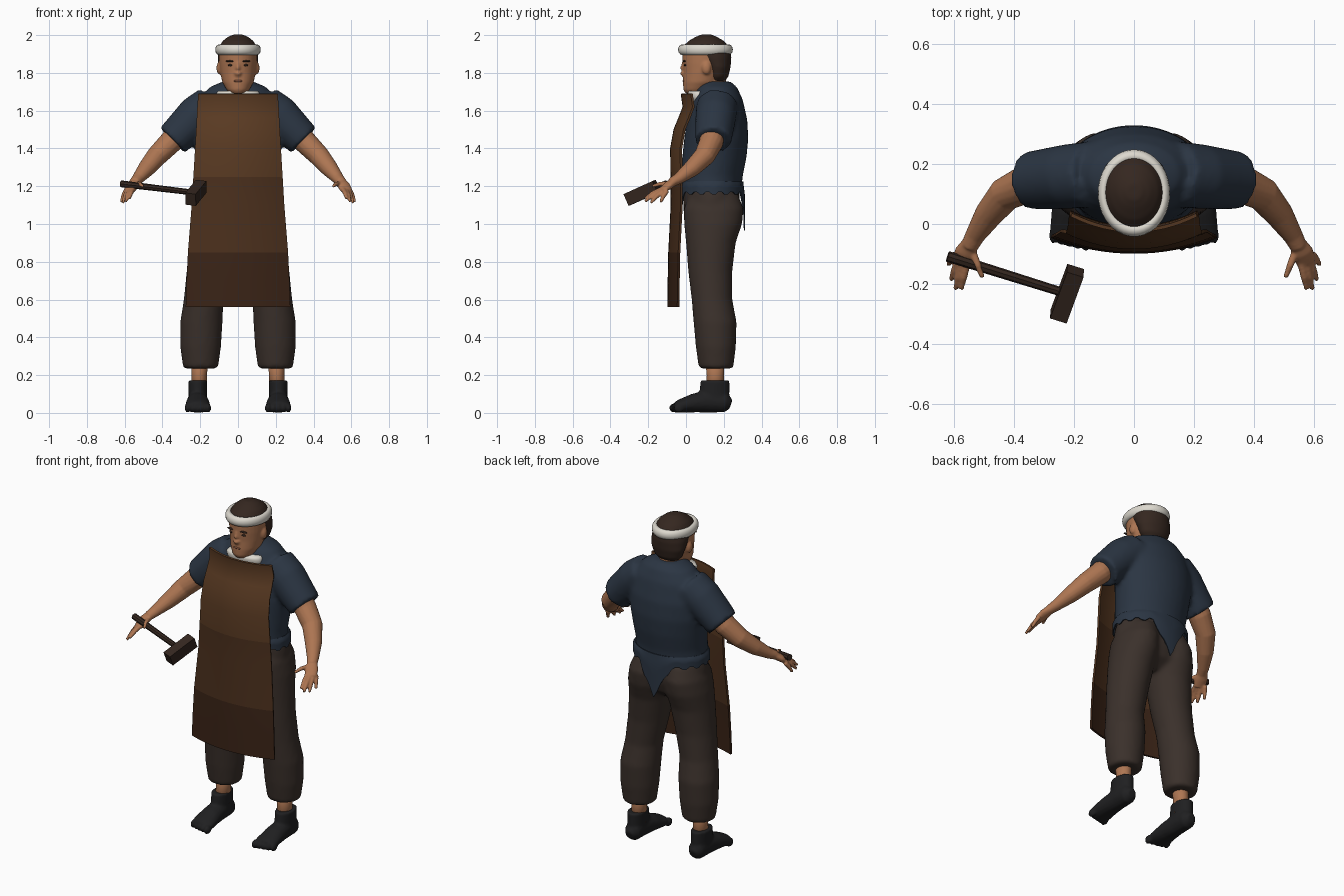
import bpy, bmesh
from math import sin, cos, pi, radians
from mathutils import Vector, Matrix

if "Cube" in bpy.data.objects:
    bpy.data.objects.remove(bpy.data.objects["Cube"])


def material(name, r, g, b):
    m = bpy.data.materials.new(name)
    m.use_nodes = True
    m.diffuse_color = (r, g, b, 1)
    bsdf = m.node_tree.nodes["Principled BSDF"]
    bsdf.inputs["Base Color"].default_value = (r, g, b, 1)
    bsdf.inputs["Roughness"].default_value = 0.9
    return m


SKIN = material("skin", .42, .18, .085)
LIPS = material("lips", .26, .1, .055)
HAIR = material("dark_brown", .035, .02, .014)
WHITE = material("off_white", .72, .69, .62)
SHIRT = material("navy_cloth", .024, .036, .056)
TROUSERS = material("trouser_brown", .043, .03, .024)
SHOES = material("black", .014, .014, .015)
LEATHER = [material("leather_light", .1, .042, .016),
           material("leather_mid", .07, .029, .012),
           material("leather_dark", .042, .017, .008)]


def skin_rings(bm, rings):
    """Bridge rings of points into a closed, capped body."""
    loops = [[bm.verts.new(p) for p in ring] for ring in rings]
    n = len(loops[0])
    for a, b in zip(loops, loops[1:]):
        for i in range(n):
            j = (i + 1) % n
            bm.faces.new((a[i], a[j], b[j], b[i]))
    bm.faces.new(loops[0])
    bm.faces.new(loops[-1])


def loft(bm, rows, side=1, n=32):
    """Level ellipses: z, centre x, half width, front y, back y."""
    rings = []
    for z, cx, rx, yf, yb in rows:
        rings.append([(side * (cx + rx * cos(2 * pi * i / n)),
                       (yf + yb) / 2 + (yb - yf) / 2 * sin(2 * pi * i / n), z) for i in range(n)])
    skin_rings(bm, rings)


def tube(bm, rows, side=1, n=16):
    """Ellipses square to a path: x, y, z, half width, half height."""
    pts = [Vector(r[:3]) for r in rows]
    rings = []
    for k, r in enumerate(rows):
        t = (pts[min(k + 1, len(pts) - 1)] - pts[max(k - 1, 0)]).normalized()
        u = t.cross(Vector((0, 0, 1))).normalized()
        v = u.cross(t)
        ring = [pts[k] + u * r[3] * cos(2 * pi * i / n) + v * r[4] * sin(2 * pi * i / n) for i in range(n)]
        rings.append([(side * p.x, p.y, p.z) for p in ring])
    skin_rings(bm, rings)


def ball(bm, centre, radii):
    mat = Matrix.Translation(centre) @ Matrix.Diagonal((*radii, 1))
    bmesh.ops.create_uvsphere(bm, u_segments=16, v_segments=10, radius=1, matrix=mat)


def finish(bm, name, mats, voxel=0, relax=0, smooth=True):
    """Make the object; a voxel size fuses overlapping bodies."""
    bmesh.ops.recalc_face_normals(bm, faces=bm.faces)
    mesh = bpy.data.meshes.new(name)
    bm.to_mesh(mesh)
    bm.free()
    for m in mats:
        mesh.materials.append(m)
    if smooth:
        mesh.shade_smooth()
    ob = bpy.data.objects.new(name, mesh)
    bpy.context.collection.objects.link(ob)
    if voxel:
        r = ob.modifiers.new("fuse", "REMESH")
        r.mode, r.voxel_size, r.use_smooth_shade = "VOXEL", voxel, True
        s = ob.modifiers.new("relax", "SMOOTH")
        s.factor, s.iterations = .5, relax
    return ob


def thicken(ob, thickness):
    s = ob.modifiers.new("thickness", "SOLIDIFY")
    s.thickness, s.offset = thickness, 0
    e = ob.modifiers.new("crisp_edges", "EDGE_SPLIT")
    e.split_angle = radians(40)


# Head with neck, nose and ears
bm = bmesh.new()
loft(bm, [(1.69, 0, .04, .0, .1), (1.71, 0, .06, -.014, .13), (1.75, 0, .083, -.016, .18),
          (1.8, 0, .094, -.014, .208), (1.85, 0, .1, -.018, .226), (1.9, 0, .102, -.02, .23),
          (1.95, 0, .08, .01, .2)])
loft(bm, [(1.6, 0, .08, .06, .23), (1.7, 0, .066, .065, .215), (1.8, 0, .066, .065, .21)])
tube(bm, [(0, -.012, 1.855, .009, .01), (0, -.02, 1.82, .011, .012),
          (0, -.02, 1.8, .018, .014), (0, -.012, 1.787, .015, .01)])
for s in (1, -1):
    ball(bm, (s * .1, .108, 1.825), (.014, .024, .034))
finish(bm, "head", [SKIN], .007, 3)

# Painted face: brows, eyes and mouth
bm = bmesh.new()
for s in (1, -1):
    ball(bm, (s * .042, -.009, 1.862), (.024, .008, .005))
    ball(bm, (s * .04, -.005, 1.841), (.014, .007, .006))
finish(bm, "brows_and_eyes", [HAIR])
bm = bmesh.new()
ball(bm, (0, -.012, 1.757), (.026, .006, .006))
finish(bm, "mouth", [LIPS])

# Hair: crown above the band and a cropped back below it
bm = bmesh.new()
loft(bm, [(1.9, 0, .1, -.015, .225), (1.945, 0, .097, -.012, .222), (1.97, 0, .08, .015, .2),
          (1.99, 0, .055, .05, .165), (2.003, 0, .025, .08, .135)])
loft(bm, [(1.755, 0, .06, .12, .205), (1.78, 0, .086, .115, .224), (1.83, 0, .104, .1, .236),
          (1.88, 0, .108, .06, .24), (1.92, 0, .106, .02, .236)])
finish(bm, "hair", [HAIR], .008, 2)

# Headband
bpy.ops.mesh.primitive_torus_add(major_segments=40, minor_segments=12, major_radius=.1,
                                 minor_radius=.018, location=(0, .103, 1.923))
band = bpy.context.object
band.name = "headband"
band.scale = (1.02, 1.23, 1.55)
band.data.materials.append(WHITE)
band.data.shade_smooth()

# Undershirt collar
bm = bmesh.new()
loft(bm, [(1.64, 0, .11, .02, .13), (1.69, 0, .115, .008, .12), (1.705, 0, .105, .012, .12)])
finish(bm, "undershirt_collar", [WHITE])

# Shirt body and sleeves
bm = bmesh.new()
loft(bm, [(1.755, 0, .08, .09, .235), (1.725, 0, .15, .06, .27), (1.66, 0, .21, .03, .3),
          (1.55, 0, .235, .005, .325), (1.45, 0, .235, -.01, .33), (1.35, 0, .222, -.02, .32),
          (1.25, 0, .212, -.03, .3), (1.19, 0, .215, -.03, .295)])
for s in (1, -1):
    tube(bm, [(.14, .165, 1.625, .11, .11), (.22, .158, 1.57, .108, .11),
              (.29, .15, 1.5, .102, .1), (.347, .145, 1.443, .096, .093)], s, 24)
finish(bm, "shirt", [SHIRT], .014, 4)

# Ragged shirt hem with tails at front and back
bm = bmesh.new()
N, ROWS = 64, 6
loops = []
for k in range(ROWS + 1):
    t = k / ROWS
    ring = []
    for i in range(N):
        a = 2 * pi * i / N
        tail = max(0, 1 - abs(cos(a)) / .48)
        low = 1.17 - .19 * tail - (.014 if i % 4 < 2 else 0)
        grow = .95 + .05 * min(1, 3 * t)
        ring.append(bm.verts.new((.226 * grow * cos(a), .139 + .17 * grow * sin(a), 1.225 + (low - 1.225) * t)))
    loops.append(ring)
for a, b in zip(loops, loops[1:]):
    for i in range(N):
        j = (i + 1) % N
        bm.faces.new((a[i], a[j], b[j], b[i]))
thicken(finish(bm, "shirt_hem", [SHIRT]), .006)

# Trousers: pelvis and two baggy legs
bm = bmesh.new()
loft(bm, [(1.225, 0, .195, -.005, .265), (1.15, 0, .22, -.015, .285), (1.05, 0, .232, -.012, .285),
          (.98, 0, .2, .005, .26), (.93, 0, .1, .06, .2)])
for s in (1, -1):
    loft(bm, [(1.16, .105, .09, .02, .275), (1.08, .117, .115, -.012, .305), (1.0, .124, .125, -.01, .297),
              (.9, .137, .122, 0, .263), (.75, .158, .114, .012, .245), (.6, .182, .105, .03, .245),
              (.48, .194, .112, .04, .268), (.35, .198, .108, .052, .264), (.235, .198, .092, .068, .25)], s)
finish(bm, "trousers", [TROUSERS], .013, 4)

# Leather apron, coloured in bands by height
bm = bmesh.new()
COLS = 16
profile = [(1.69, .208, -.022), (1.62, .213, -.012), (1.56, .216, -.035), (1.5, .219, -.06), (1.4, .225, -.078),
           (1.25, .234, -.076), (1.1, .243, -.075), (.85, .263, -.088), (.7, .27, -.091), (.56, .275, -.093)]
grid = []
for z, w, y in profile:
    grid.append([bm.verts.new((w * u, y + .052 * u * u, z)) for u in (2 * c / COLS - 1 for c in range(COLS + 1))])
for a, b in zip(grid, grid[1:]):
    for c in range(COLS):
        f = bm.faces.new((a[c], a[c + 1], b[c + 1], b[c]))
        z = f.calc_center_median().z
        f.material_index = 0 if z > 1.25 else 1 if z > .85 else 2
thicken(finish(bm, "apron", LEATHER), .012)

# Arms with hands, ankles and shoes, on both sides
FINGERS = [((.555, -.125, 1.187), (.575, -.217, 1.135)), ((.571, -.125, 1.181), (.594, -.217, 1.12)),
           ((.584, -.115, 1.177), (.609, -.187, 1.112)), ((.594, -.1, 1.176), (.618, -.135, 1.115)),
           ((.54, -.085, 1.214), (.504, -.178, 1.2))]
for s, label in ((1, "left"), (-1, "right")):
    bm = bmesh.new()
    tube(bm, [(.27, .148, 1.53, .068, .068), (.36, .133, 1.43, .064, .062), (.43, .098, 1.36, .057, .055),
              (.485, .03, 1.293, .047, .045), (.53, -.04, 1.24, .033, .03), (.548, -.075, 1.221, .029, .025)], s)
    tube(bm, [(.542, -.06, 1.228, .027, .022), (.56, -.095, 1.203, .037, .022),
              (.575, -.128, 1.176, .034, .016)], s)
    for base, tip in FINGERS:
        mid = Vector(base).lerp(Vector(tip), .55) + Vector((0, 0, .006))
        tube(bm, [(*base, .013, .013), (*mid, .012, .012), (*tip, .008, .008)], s, 10)
    finish(bm, label + "_arm", [SKIN], .0055, 2)

    bm = bmesh.new()
    loft(bm, [(.1, .207, .042, .1, .2), (.2, .205, .04, .11, .2), (.3, .2, .046, .1, .205)], s)
    finish(bm, label + "_ankle", [SKIN])

    bm = bmesh.new()
    loft(bm, [(.04, .213, .05, .08, .225), (.1, .213, .048, .07, .23), (.172, .213, .05, .078, .23)], s)
    tube(bm, [(.213, .238, .045, .025, .025), (.213, .21, .055, .048, .053), (.213, .12, .062, .054, .06),
              (.213, .04, .052, .062, .05), (.213, -.03, .036, .068, .036), (.213, -.055, .03, .06, .028)], s)
    for i in range(5):
        ball(bm, (s * (.16 + .027 * i), -.062 + .006 * i, .026), (.018 - .001 * i, .028, .025))
    finish(bm, label + "_shoe", [SHOES], .008, 2)

# Hammer: octagonal handle and block head
grip, centre = Vector((-.62, -.108, 1.213)), Vector((-.223, -.232, 1.165))
along = (centre - grip).normalized()
face = Vector((-.357, -.85, -.385))
face = (face - along * face.dot(along)).normalized()
up = along.cross(face)
bm = bmesh.new()
tube(bm, [(*grip, .018, .018), (*centre, .015, .015)], 1, 8)
turn = Matrix((along, face, up)).transposed().to_4x4()
bmesh.ops.create_cube(bm, size=1, matrix=Matrix.Translation(centre) @ turn @ Matrix.Diagonal((.058, .178, .068, 1)))
finish(bm, "hammer", [HAIR], smooth=False)
